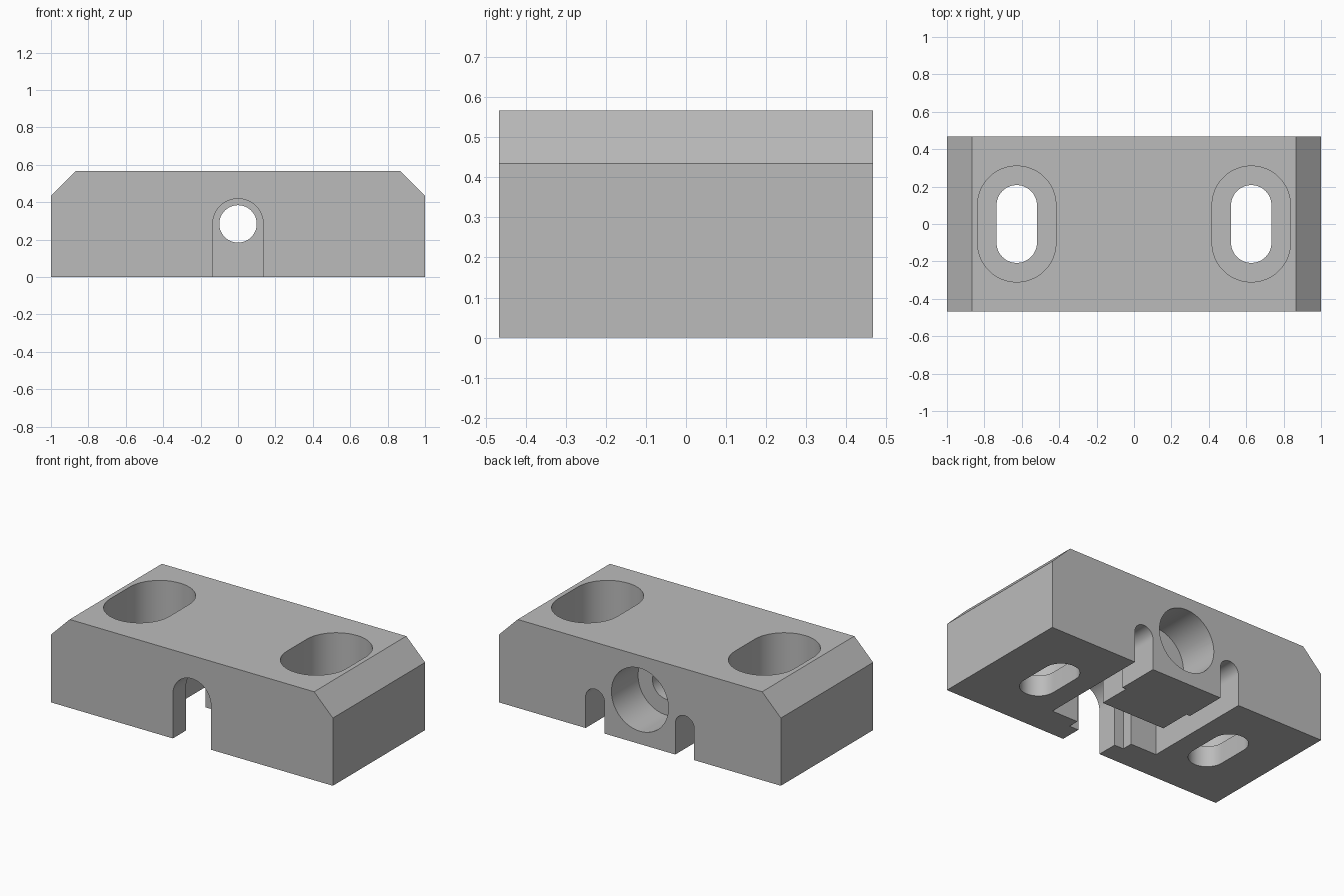
import bpy, bmesh
from math import pi, cos, sin, radians
from mathutils import Vector

cube = bpy.data.objects.get("Cube")
if cube:
    bpy.data.objects.remove(cube, do_unlink=True)

HALF_Y, HEIGHT, CHAMFER = 0.467, 0.567, 0.133
AXIS_Z = 0.284

grey = bpy.data.materials.new("machined grey")
grey.use_nodes = True
grey.diffuse_color = (0.5, 0.5, 0.5, 1)
grey.node_tree.nodes["Principled BSDF"].inputs["Base Color"].default_value = (0.5, 0.5, 0.5, 1)


def prism(name, outline, start, end, along):
    """Extrude a flat outline along y (outline in x, z) or z (outline in x, y)."""
    bm = bmesh.new()
    place = (lambda a, b: (a, start, b)) if along == "y" else (lambda a, b: (a, b, start))
    face = bm.faces.new([bm.verts.new(place(a, b)) for a, b in outline])
    moved = bmesh.ops.extrude_face_region(bm, geom=[face])["geom"]
    step = Vector((0, end - start, 0) if along == "y" else (0, 0, end - start))
    bmesh.ops.translate(bm, vec=step, verts=[v for v in moved if isinstance(v, bmesh.types.BMVert)])
    bmesh.ops.recalc_face_normals(bm, faces=bm.faces)
    mesh = bpy.data.meshes.new(name)
    bm.to_mesh(mesh)
    bm.free()
    obj = bpy.data.objects.new(name, mesh)
    bpy.context.collection.objects.link(obj)
    mesh.materials.append(grey)
    return obj


def arc(cx, cy, r, begin, end, steps=24):
    angles = [begin + (end - begin) * i / steps for i in range(steps + 1)]
    return [(cx + r * cos(a), cy + r * sin(a)) for a in angles]


def circle(cx, cy, r):
    return arc(cx, cy, r, 0, 2 * pi, 64)[:-1]


def arch(cx, spring, r):
    return [(cx - r, -0.1), (cx + r, -0.1)] + arc(cx, spring, r, 0, pi)


def oblong(cx, half, r):
    return arc(cx, half, r, 0, pi) + arc(cx, -half, r, pi, 2 * pi)


# Chamfered block
shoulder = HEIGHT - CHAMFER
block = prism("clamp_block", [(-1, 0), (1, 0), (1, shoulder), (1 - CHAMFER, HEIGHT),
                              (CHAMFER - 1, HEIGHT), (-1, shoulder)], -HALF_Y, HALF_Y, "y")


def cut(name, outline, start, end, along):
    cutter = prism(name, outline, start, end, along)
    cutter.hide_render = True
    mod = block.modifiers.new(name, "BOOLEAN")
    mod.operation, mod.solver, mod.object = "DIFFERENCE", "EXACT", cutter
    bpy.context.view_layer.objects.active = block
    bpy.ops.object.modifier_apply(modifier=name)
    bpy.data.objects.remove(cutter, do_unlink=True)


# Underside cavity wrapping around the hanging tab
right_half = [(0.385, -0.264), (0.385, 0.197), (0.225, 0.197), (0.225, -0.008)]
cavity = right_half + [(-x, y) for x, y in reversed(right_half)]
cut("cavity", cavity, -0.1, 0.484, "z")

# Front opening and the wider recess behind it
cut("front_opening", arch(0, AXIS_Z, 0.135), -0.6, -0.2, "y")
cut("head_recess", arch(0, AXIS_Z, 0.2), -0.333, -0.2, "y")

# Bore through the tab, counterbored from the back
cut("bore", circle(0, AXIS_Z, 0.1), -0.2, 0.6, "y")
cut("counterbore", circle(0, AXIS_Z, 0.202), 0.197, 0.6, "y")

for side in (-1, 1):
    # Arched slots beside the tab
    cut("tab_slot", arch(side * 0.318, 0.2, 0.067), 0.15, 0.6, "y")
    # Counterbored mounting slots
    cut("bolt_slot", oblong(side * 0.627, 0.1, 0.108), -0.1, 0.7, "z")
    cut("bolt_head_slot", oblong(side * 0.627, 0.1, 0.21), 0.133, 0.7, "z")

bpy.ops.object.select_all(action="DESELECT")
block.select_set(True)
bpy.context.view_layer.objects.active = block
bpy.ops.object.shade_smooth_by_angle(angle=radians(30))
